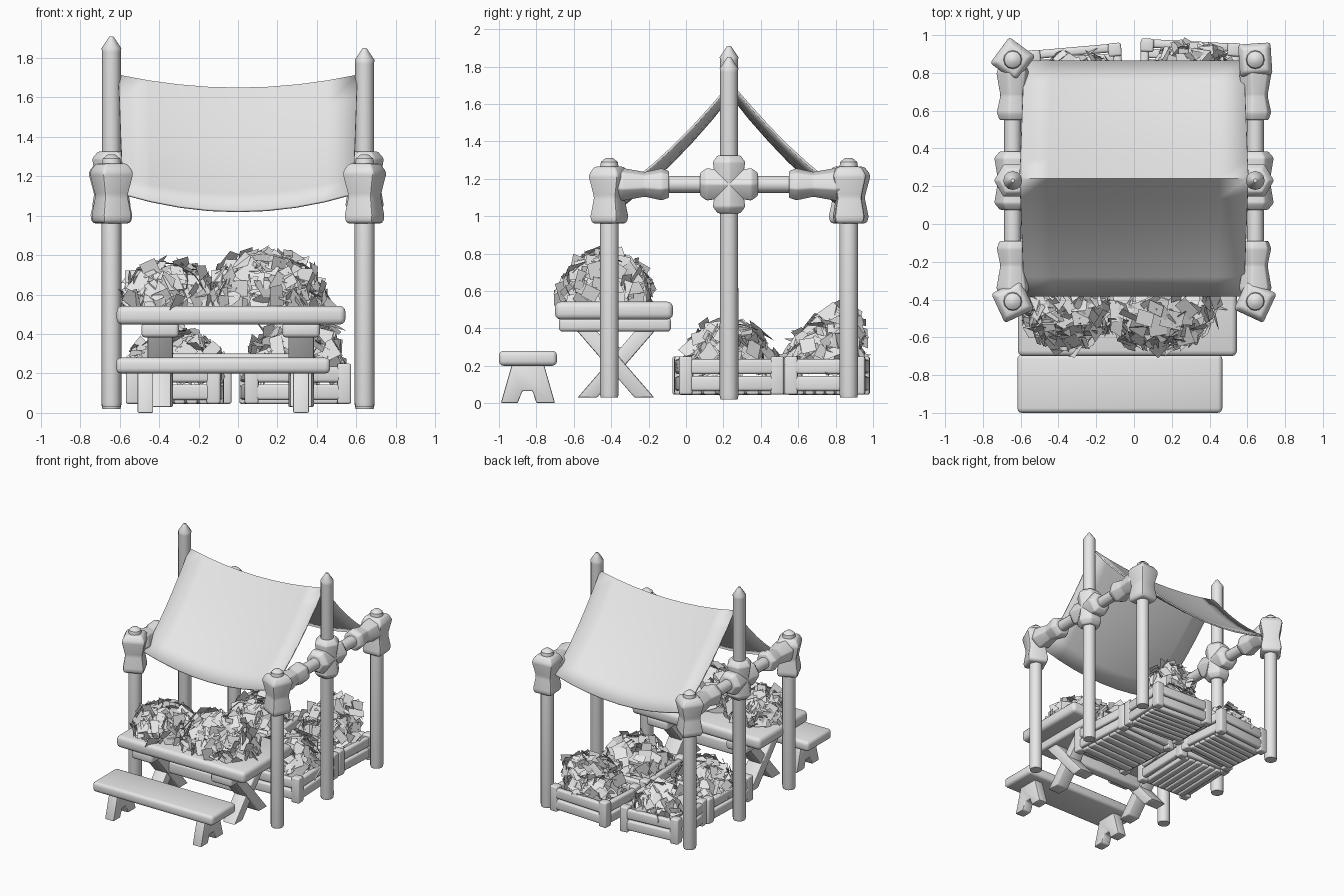
import bpy, bmesh, math, random
from mathutils import Matrix, Vector

random.seed(4)
cube = bpy.data.objects.get("Cube")
if cube:
    bpy.data.objects.remove(cube, do_unlink=True)

# One flat colour
grey = bpy.data.materials.new("light_grey")
grey.use_nodes = True
grey.diffuse_color = (0.8, 0.8, 0.8, 1)
grey.node_tree.nodes["Principled BSDF"].inputs["Base Color"].default_value = (0.8, 0.8, 0.8, 1)


def finish(name, bm, smooth=True):
    mesh = bpy.data.meshes.new(name)
    bm.normal_update()
    bm.to_mesh(mesh)
    bm.free()
    mesh.materials.append(grey)
    obj = bpy.data.objects.new(name, mesh)
    bpy.context.collection.objects.link(obj)
    if smooth:
        bpy.ops.object.select_all(action='DESELECT')
        obj.select_set(True)
        bpy.context.view_layer.objects.active = obj
        bpy.ops.object.shade_smooth_by_angle(angle=math.radians(40))
    return obj


def box(name, centre, size, bevel=0.02, world=Matrix()):
    bm = bmesh.new()
    bmesh.ops.create_cube(bm, size=1, matrix=Matrix.Diagonal((*size, 1)))
    bmesh.ops.bevel(bm, geom=bm.edges[:], offset=bevel, segments=3, profile=0.5, affect='EDGES')
    bm.transform(world @ Matrix.Translation(centre))
    return finish(name, bm)


def turned(name, base, rings, sides=12, twist=0.0, along_y=False, bevel=0.0):
    """Stack of rings (height, radius) around z, or laid along y."""
    bm = bmesh.new()
    loops = []
    for h, r in rings:
        angles = [twist + math.tau * i / sides for i in range(sides)]
        loops.append([bm.verts.new((r * math.cos(a), r * math.sin(a), h)) for a in angles])
    for low, high in zip(loops, loops[1:]):
        for i in range(sides):
            j = (i + 1) % sides
            bm.faces.new((low[i], low[j], high[j], high[i]))
    bm.faces.new(loops[0][::-1])
    bm.faces.new(loops[-1])
    if bevel:
        bmesh.ops.bevel(bm, geom=bm.edges[:], offset=bevel, segments=2, profile=0.5,
                        affect='EDGES', clamp_overlap=True)
    if along_y:
        bm.transform(Matrix.Rotation(-math.pi / 2, 4, 'X'))
    bm.transform(Matrix.Translation(base))
    return finish(name, bm)


def prism(name, outline, x, width):
    """Side outline in (y, z) thickened along x."""
    bm = bmesh.new()
    face = bm.faces.new([bm.verts.new((x - width / 2, y, z)) for y, z in outline])
    out = bmesh.ops.extrude_face_region(bm, geom=[face])
    verts = [v for v in out["geom"] if isinstance(v, bmesh.types.BMVert)]
    bmesh.ops.translate(bm, verts=verts, vec=(width, 0, 0))
    bmesh.ops.recalc_face_normals(bm, faces=bm.faces[:])
    bmesh.ops.bevel(bm, geom=bm.edges[:], offset=0.008, segments=2, profile=0.5, affect='EDGES')
    return finish(name, bm)


def mound(name, centre, radii, count):
    """Heap of loose flat scraps over a dome."""
    bm = bmesh.new()
    for _ in range(count):
        d = Vector((random.gauss(0, 1), random.gauss(0, 1), abs(random.gauss(0, 0.9)))).normalized()
        reach = random.uniform(0.72, 0.97)
        pos = Vector(centre) + Vector([c * r * reach for c, r in zip(d, radii)])
        noise = Vector([random.gauss(0, 0.45) for _ in range(3)])
        turn = (d + noise).to_track_quat('Z', 'Y').to_matrix().to_4x4()
        turn = turn @ Matrix.Rotation(random.uniform(0, math.tau), 4, 'Z')
        w, h = random.uniform(0.025, 0.05), random.uniform(0.035, 0.06)
        corners = [(-w, -h), (w, -h), (w, h), (-w, h)]
        bm.faces.new([bm.verts.new(pos + turn @ Vector((a, b, random.uniform(-0.01, 0.01))))
                      for a, b in corners])
    return finish(name, bm, smooth=False)


# Frame: posts, wrapped joints and rails on each side
front_y, mid_y, back_y, rail_z = -0.41, 0.23, 0.87, 1.17
for side, label, top in ((-1, "right", 1.91), (1, "left", 1.85)):
    x = 0.642 * side
    for y, place in ((front_y, "front"), (back_y, "back")):
        turned(f"{place}_{label}_post", (x, y, 0),
               [(0.03, 0.046), (0.05, 0.05), (1.26, 0.05), (1.29, 0.045), (1.31, 0.02)])
        turned(f"{place}_{label}_joint", (x, y, 0),
               [(0.96, 0.10), (0.99, 0.115), (1.10, 0.092), (1.22, 0.125), (1.265, 0.09)],
               sides=4, twist=0.35 * side + (0.5 if y > 0 else 0), bevel=0.014)
        inward = 1 if y < 0 else -1
        turned(f"{place}_{label}_rail_sleeve", (x, y + 0.19 * inward, rail_z),
               [(-0.15, 0.08), (-0.12, 0.092), (0, 0.07), (0.09, 0.09), (0.13, 0.075)]
               if inward > 0 else
               [(-0.13, 0.075), (-0.09, 0.09), (0, 0.07), (0.12, 0.092), (0.15, 0.08)],
               sides=6, twist=0.3, along_y=True, bevel=0.008)
    turned(f"middle_{label}_post", (x, mid_y, 0),
           [(0.02, 0.046), (0.04, 0.05), (top - 0.08, 0.048), (top - 0.06, 0.05), (top, 0.01)])
    hub = [(-0.155, 0.07), (-0.12, 0.1), (0, 0.08), (0.12, 0.1), (0.155, 0.07)]
    turned(f"middle_{label}_joint", (x, mid_y, rail_z), hub, sides=6, bevel=0.008)
    turned(f"middle_{label}_rail_joint", (x, mid_y, rail_z), hub, sides=6, along_y=True, bevel=0.008)
    turned(f"{label}_rail", (x, mid_y, rail_z), [(-0.6, 0.045), (0.6, 0.045)], along_y=True)

# Sagging cloth roof
bm = bmesh.new()
cols, rows = 8, 12
grid = []
for j in range(rows + 1):
    t = 2 * j / rows - 1
    s = abs(t)
    row = []
    for i in range(cols + 1):
        u = 2 * i / cols - 1
        dip = 0.065 * (1 - u * u) * (1 + 0.35 * s)
        z = 1.715 - 0.6 * s - 0.04 * math.sin(math.pi * s) - dip
        row.append(bm.verts.new((0.605 * u * (1 - 0.04 * s), 0.24 + 0.625 * t, z)))
    grid.append(row)
for a, b in zip(grid, grid[1:]):
    for i in range(cols):
        bm.faces.new((a[i], a[i + 1], b[i + 1], b[i]))
cloth = finish("cloth_roof", bm)
thick = cloth.modifiers.new("thickness", 'SOLIDIFY')
thick.thickness = 0.012

# Table
box("table_top", (-0.035, -0.385, 0.495), (1.16, 0.63, 0.095), 0.03)
for x in (-0.395, 0.32):
    box("table_batten", (x, -0.38, 0.42), (0.19, 0.6, 0.075), 0.02)
    for m in (-1, 1):
        prism("table_leg", [(-0.375 + m * a, z) for a, z in
                            ((-0.205, 0.03), (-0.1, 0.03), (0.22, 0.4), (0.115, 0.4))], x, 0.12 - 0.01 * m)
box("table_stretcher", (-0.04, -0.375, 0.25), (0.72, 0.08, 0.1), 0.02)

# Bench
box("bench_seat", (-0.075, -0.845, 0.24), (1.085, 0.31, 0.08), 0.025)
for x in (-0.47, 0.32):
    prism("bench_leg", [(-0.99, 0), (-0.9, 0), (-0.875, 0.065), (-0.82, 0.065), (-0.8, 0),
                        (-0.7, 0), (-0.76, 0.21), (-0.93, 0.21)], x, 0.08)


# Slatted crates with heaped scraps
def crate(name, x, y, w, d, angle, heap):
    world = Matrix.Translation((x, y, 0)) @ Matrix.Rotation(math.radians(angle), 4, 'Z')
    for sx in (-1, 1):
        for sy in (-1, 1):
            box(f"{name}_corner", (sx * (w / 2 - 0.035), sy * (d / 2 - 0.035), 0.148),
                (0.07, 0.07, 0.205), 0.012, world)
    for z in (0.105, 0.195):
        for m in (-1, 1):
            box(f"{name}_long_slat", (0, m * (d / 2 - 0.025), z), (w - 0.08, 0.045, 0.08), 0.015, world)
            box(f"{name}_end_slat", (m * (w / 2 - 0.025), 0, z), (0.045, d - 0.08, 0.08), 0.015, world)
    for i in range(6):
        step = (d - 0.1) / 6
        box(f"{name}_floor_slat", (0, (i - 2.5) * step, 0.065), (w - 0.06, step * 0.88, 0.04), 0.012, world)
    mound(f"{name}_heap", (x, y, 0.19), (w * 0.48, d * 0.48, heap), 150)


crate("back_left_crate", 0.29, 0.755, 0.53, 0.43, -3, 0.3)
crate("back_right_crate", -0.3, 0.72, 0.5, 0.44, 5, 0.24)
crate("middle_left_crate", 0.29, 0.23, 0.54, 0.56, 3, 0.27)
crate("middle_right_crate", -0.32, 0.21, 0.55, 0.48, 88, 0.25)
mound("back_tall_heap", (0.33, 0.84, 0.3), (0.2, 0.12, 0.26), 60)

# Heaps on the table
mound("table_right_heap", (-0.34, -0.43, 0.55), (0.27, 0.25, 0.22), 220)
mound("table_left_heap", (0.14, -0.43, 0.55), (0.33, 0.25, 0.29), 280)
